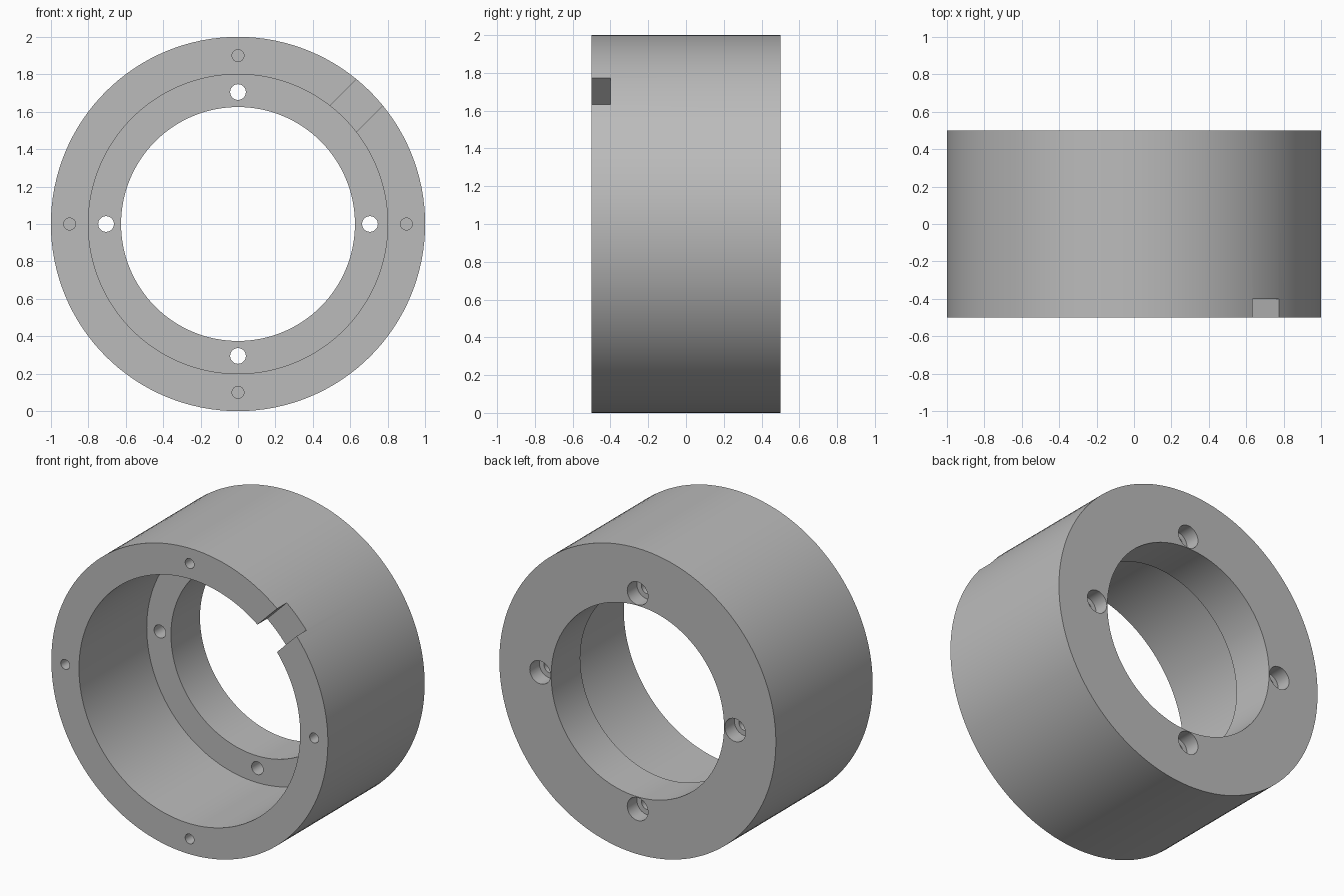
import bpy, bmesh
from math import sin, cos, pi, radians
from mathutils import Matrix, Vector

old = bpy.data.objects.get("Cube")
if old:
    bpy.data.objects.remove(old, do_unlink=True)

grey = bpy.data.materials.new("satin grey metal")
grey.use_nodes = True
COLOUR = (0.5, 0.5, 0.5, 1)
grey.diffuse_color = COLOUR
grey.node_tree.nodes["Principled BSDF"].inputs["Base Color"].default_value = COLOUR

AXIS_Z = 1.0


def lathe(bm, profile, sides, cx=0.0, cz=AXIS_Z, closed=False):
    """Revolve (radius, y) points about an axis parallel to y."""
    rings = [[bm.verts.new((cx + r * cos(2 * pi * i / sides), y,
                            cz + r * sin(2 * pi * i / sides)))
              for i in range(sides)] for r, y in profile]
    pairs = list(zip(rings, rings[1:]))
    if closed:
        pairs.append((rings[-1], rings[0]))
    else:
        bm.faces.new(rings[0])
        bm.faces.new(rings[-1])
    for a, b in pairs:
        for i in range(sides):
            j = (i + 1) % sides
            bm.faces.new((a[i], a[j], b[j], b[i]))


def finish(bm, name):
    bmesh.ops.recalc_face_normals(bm, faces=bm.faces[:])
    mesh = bpy.data.meshes.new(name)
    bm.to_mesh(mesh)
    bm.free()
    mesh.materials.append(grey)
    obj = bpy.data.objects.new(name, mesh)
    bpy.context.collection.objects.link(obj)
    return obj


# Housing ring: wide bore at the front, inward flange at the back
bm = bmesh.new()
lathe(bm, [(1, -0.5), (1, 0.5), (0.625, 0.5), (0.625, 0.2), (0.8, 0.2), (0.8, -0.5)],
      128, closed=True)
ring = finish(bm, "housing_ring")

# Cutter for all holes and the rim notch
bm = bmesh.new()
for k in range(4):
    dx, dz = cos(k * pi / 2), sin(k * pi / 2)
    # blind holes in the front rim
    lathe(bm, [(0.032, -0.6), (0.032, -0.3)], 32, 0.9 * dx, AXIS_Z + 0.9 * dz)
    # counterbored through holes in the flange
    lathe(bm, [(0.042, 0.1), (0.042, 0.4), (0.075, 0.4), (0.075, 0.6)],
          32, 0.705 * dx, AXIS_Z + 0.705 * dz)
# radial notch
spot = Vector((0.9 * cos(pi / 4), -0.5, AXIS_Z + 0.9 * sin(pi / 4)))
bmesh.ops.create_cube(bm, size=1, matrix=Matrix.Translation(spot)
                      @ Matrix.Rotation(radians(-45), 4, 'Y')
                      @ Matrix.Diagonal((0.6, 0.2, 0.2, 1)))
cutter = finish(bm, "hole_cutter")
cutter.hide_render = True

cut = ring.modifiers.new("holes", 'BOOLEAN')
cut.operation = 'DIFFERENCE'
cut.solver = 'EXACT'
cut.object = cutter

bpy.ops.object.select_all(action='DESELECT')
ring.select_set(True)
bpy.context.view_layer.objects.active = ring
bpy.ops.object.modifier_apply(modifier=cut.name)
bpy.data.objects.remove(cutter, do_unlink=True)
bpy.ops.object.shade_smooth_by_angle(angle=radians(30))
